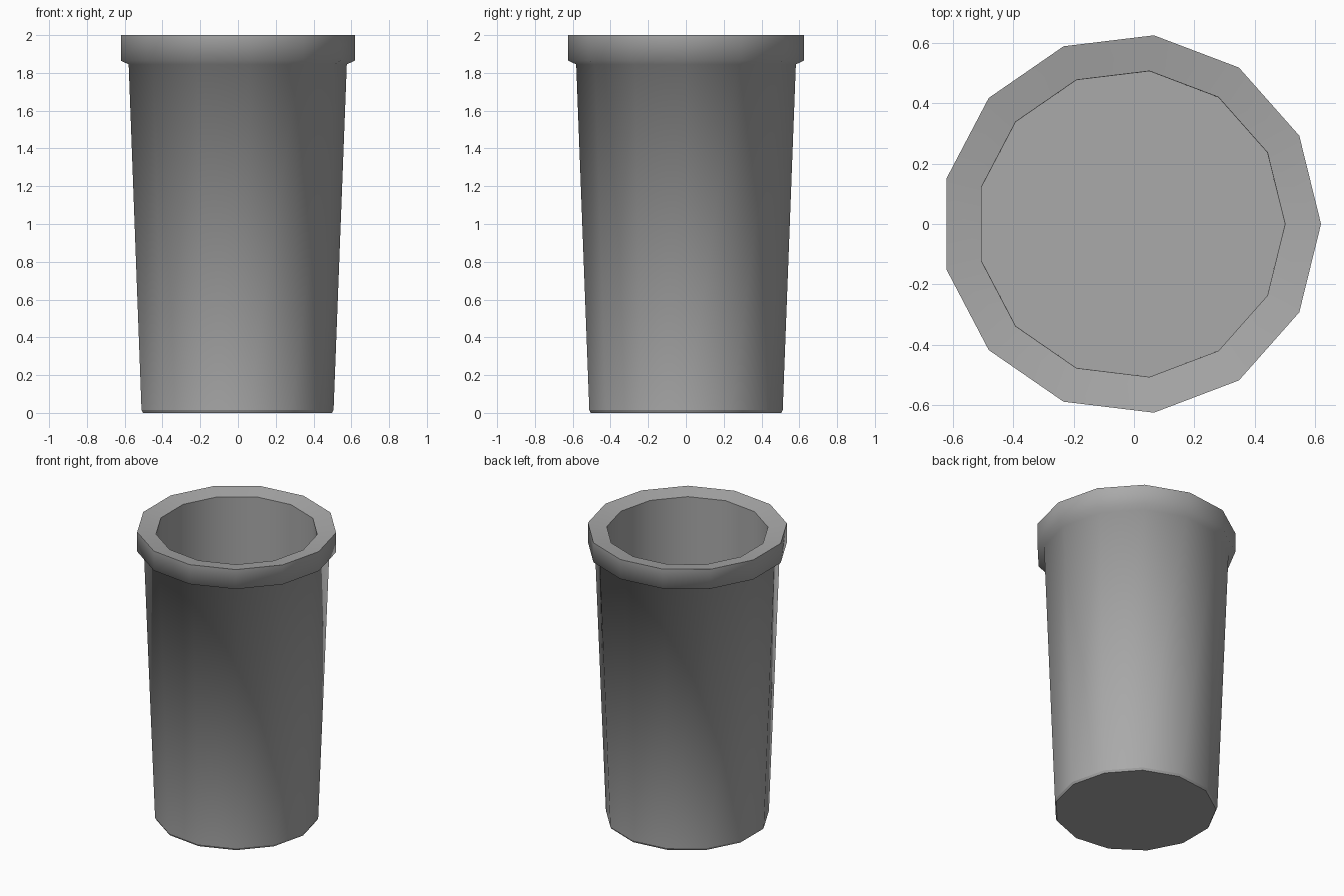
import bpy
import bmesh
import math

cube = bpy.data.objects.get("Cube")
if cube:
    bpy.data.objects.remove(cube, do_unlink=True)

SIDES = 13
CENTRE_X = -0.01

# One grey colour
grey = bpy.data.materials.new("mid_grey")
grey.use_nodes = True
colour = (0.4, 0.4, 0.4, 1)
grey.diffuse_color = colour
grey.node_tree.nodes["Principled BSDF"].inputs["Base Color"].default_value = colour

# Cup profile from outer base, over the rim, to inner floor: radius, height, sharp ring
profile = [
    (0.508, 0.0, True),
    (0.516, 0.015, True),
    (0.586, 1.845, False),
    (0.629, 1.865, False),
    (0.629, 2.0, True),
    (0.51, 1.98, True),
    (0.509, 0.03, True),
]


def ring(bm, radius, height):
    step = 2 * math.pi / SIDES
    return [bm.verts.new((CENTRE_X + radius * math.cos(i * step),
                          radius * math.sin(i * step), height))
            for i in range(SIDES)]


bm = bmesh.new()
rings = [ring(bm, r, z) for r, z, _ in profile]

# Walls between successive rings
for low, high in zip(rings, rings[1:]):
    for i in range(SIDES):
        j = (i + 1) % SIDES
        bm.faces.new((low[i], low[j], high[j], high[i]))

# Underside and inner floor
bm.faces.new(rings[0][::-1])
bm.faces.new(rings[-1])

# Smooth round the cup, crisp at the rim and base
for face in bm.faces:
    face.smooth = True
for verts, (_, _, sharp) in zip(rings, profile):
    if sharp:
        for i in range(SIDES):
            bm.edges.get((verts[i], verts[(i + 1) % SIDES])).smooth = False

bmesh.ops.recalc_face_normals(bm, faces=bm.faces[:])
mesh = bpy.data.meshes.new("cup")
bm.to_mesh(mesh)
bm.free()
mesh.materials.append(grey)
cup = bpy.data.objects.new("cup", mesh)
bpy.context.collection.objects.link(cup)
